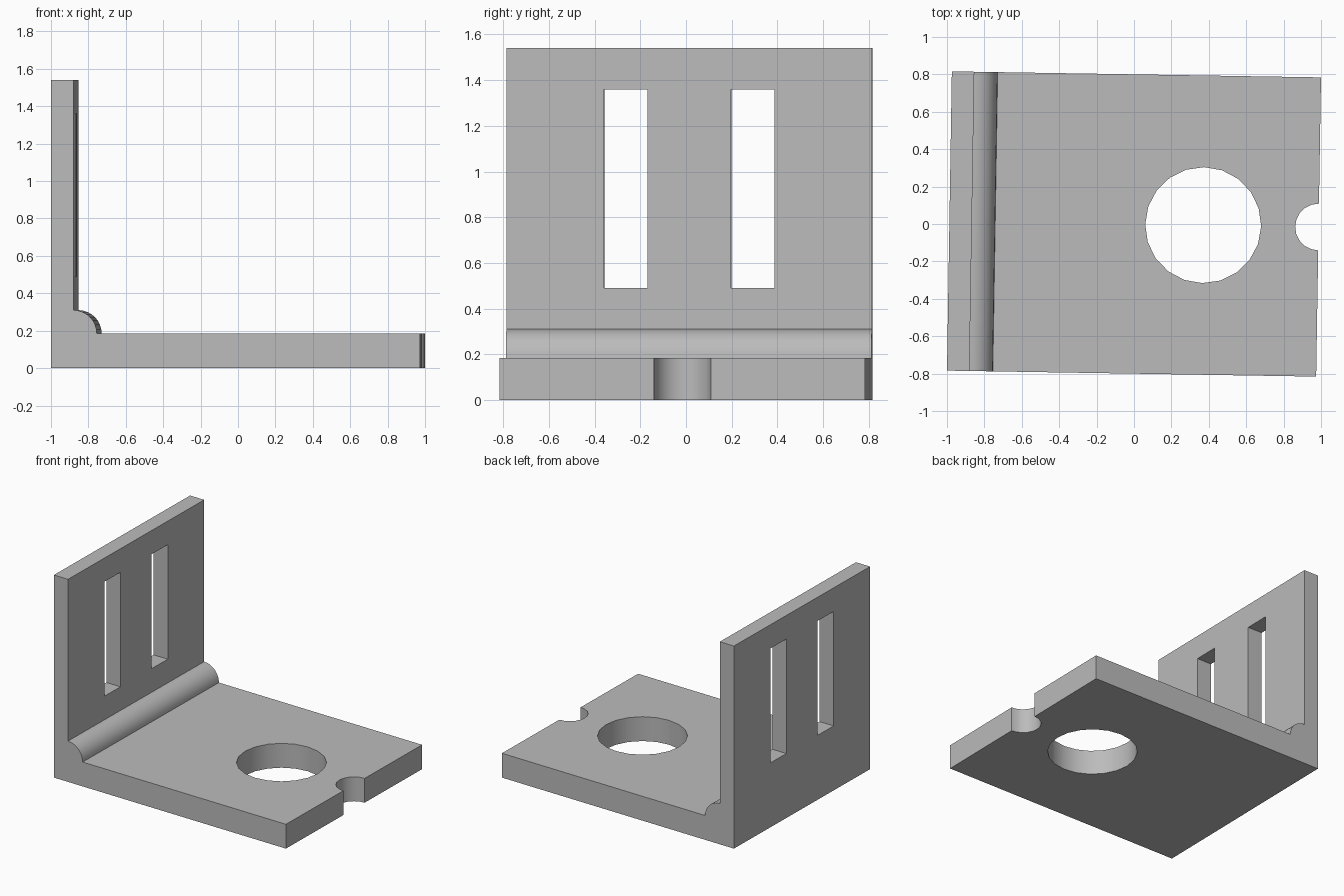
import bpy, bmesh, math
from mathutils import Matrix

default = bpy.data.objects.get("Cube")
if default:
    bpy.data.objects.remove(default, do_unlink=True)

HALF_L, HALF_W = 0.987, 0.8
BASE, WALL, TOP, BEAD = 0.185, 0.12, 1.54, 0.125

grey = bpy.data.materials.new("plain grey")
grey.use_nodes = True
colour = (0.5, 0.5, 0.5, 1)
grey.diffuse_color = colour
grey.node_tree.nodes["Principled BSDF"].inputs["Base Color"].default_value = colour


def make_object(name, bm):
    bmesh.ops.recalc_face_normals(bm, faces=bm.faces)
    mesh = bpy.data.meshes.new(name)
    bm.to_mesh(mesh)
    bm.free()
    mesh.materials.append(grey)
    obj = bpy.data.objects.new(name, mesh)
    bpy.context.collection.objects.link(obj)
    return obj


def extrude_profile(name, points):
    """Sweep an x-z outline across the full width."""
    bm = bmesh.new()
    face = bm.faces.new([bm.verts.new((x, -HALF_W, z)) for x, z in points])
    swept = bmesh.ops.extrude_face_region(bm, geom=[face])
    verts = [v for v in swept["geom"] if isinstance(v, bmesh.types.BMVert)]
    bmesh.ops.translate(bm, verts=verts, vec=(0, 2 * HALF_W, 0))
    return make_object(name, bm)


def round_cutter(name, x, radius):
    bm = bmesh.new()
    bmesh.ops.create_cone(bm, cap_ends=True, segments=20, radius1=radius, radius2=radius,
                          depth=1, matrix=Matrix.Translation((x, 0, 0.1)))
    return make_object(name, bm)


def slot_cutter(name, y, width, low, high):
    bm = bmesh.new()
    place = Matrix.Translation((-HALF_L + WALL / 2, y, (low + high) / 2))
    bmesh.ops.create_cube(bm, size=1, matrix=place @ Matrix.Diagonal((0.5, width, high - low, 1)))
    return make_object(name, bm)


# L-shaped body with a convex bead along the inner corner
inner = -HALF_L + WALL
bead = [(inner + BEAD * math.cos(a), BASE + BEAD * math.sin(a))
        for a in (math.pi / 2 * i / 8 for i in range(9))]
outline = [(-HALF_L, 0), (HALF_L, 0), (HALF_L, BASE)] + bead + [(inner, TOP), (-HALF_L, TOP)]
bracket = extrude_profile("angle_bracket", outline)

# Large hole, end notch and the two wall slots
cutters = [round_cutter("hole_cutter", 0.37, 0.31), round_cutter("notch_cutter", HALF_L, 0.125)]
cutters += [slot_cutter(f"{side}_slot_cutter", s * 0.278, 0.189, 0.49, 1.36)
            for side, s in (("left", 1), ("right", -1))]

bpy.ops.object.select_all(action="DESELECT")
bpy.context.view_layer.objects.active = bracket
bracket.select_set(True)
for cutter in cutters:
    cutter.hide_render = True
    mod = bracket.modifiers.new(cutter.name, "BOOLEAN")
    mod.operation = "DIFFERENCE"
    mod.solver = "EXACT"
    mod.object = cutter
    bpy.ops.object.modifier_apply(modifier=mod.name)
    bpy.data.objects.remove(cutter, do_unlink=True)

# Smooth round surfaces, then the slight turn of the whole part
bpy.ops.object.shade_smooth_by_angle(angle=math.radians(30))
bracket.rotation_euler.z = -0.0162
